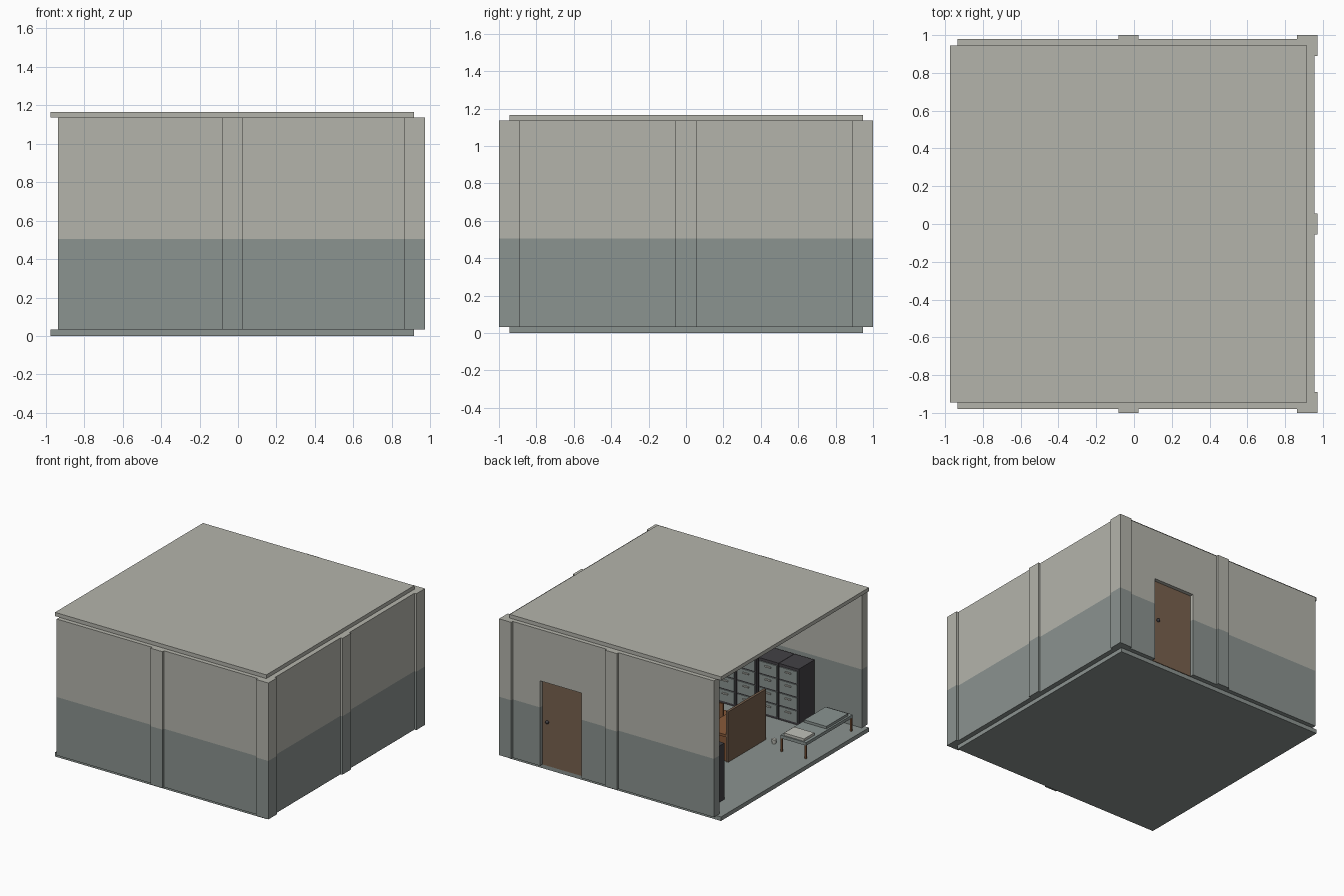
import bpy, bmesh, math
from mathutils import Vector

if "Cube" in bpy.data.objects:
    bpy.data.objects.remove(bpy.data.objects["Cube"])


def mat(name, r, g, b):
    lin = [((c / 255 + 0.055) / 1.055) ** 2.4 for c in (r, g, b)]
    m = bpy.data.materials.new(name)
    m.diffuse_color = (*lin, 1)
    m.use_nodes = True
    m.node_tree.nodes["Principled BSDF"].inputs["Base Color"].default_value = m.diffuse_color
    return m


UPPER = mat("upper_wall_beige", 180, 180, 171)
LOWER = mat("lower_wall_grey", 139, 147, 144)
DOOR = mat("door_brown", 120, 97, 78)
DARK = mat("cabinet_charcoal", 67, 65, 69)
STEEL = mat("drawer_grey", 138, 148, 145)
WOOD = mat("warm_wood", 136, 90, 58)
PALE = mat("pale_linen", 192, 193, 185)
SPLIT = 0.505


def finish(name, bm, mats):
    me = bpy.data.meshes.new(name)
    bm.to_mesh(me)
    bm.free()
    for m in mats:
        me.materials.append(m)
    ob = bpy.data.objects.new(name, me)
    bpy.context.collection.objects.link(ob)
    return ob


def add_box(bm, x0, x1, y0, y1, z0, z1, mi=0):
    vs = bmesh.ops.create_cube(bm, size=1)["verts"]
    for v in vs:
        v.co = Vector(((x0 + x1) / 2 + v.co.x * (x1 - x0),
                       (y0 + y1) / 2 + v.co.y * (y1 - y0),
                       (z0 + z1) / 2 + v.co.z * (z1 - z0)))
    for f in {f for v in vs for f in v.link_faces}:
        f.material_index = mi


def boxes(name, mats, *specs):
    bm = bmesh.new()
    for s in specs:
        add_box(bm, *s)
    return finish(name, bm, mats)


def painted(name, *specs):
    """Boxes cut at the paint line: grey below, beige above."""
    bm = bmesh.new()
    for s in specs:
        add_box(bm, *s)
    bmesh.ops.bisect_plane(bm, geom=bm.verts[:] + bm.edges[:] + bm.faces[:],
                           plane_co=(0, 0, SPLIT), plane_no=(0, 0, 1))
    for f in bm.faces:
        f.material_index = 0 if f.calc_center_median().z < SPLIT else 1
    return finish(name, bm, [LOWER, UPPER])


# Slabs
Z0, Z1 = 0.033, 1.135
boxes("floor_slab", [LOWER], (-0.975, 0.915, -0.945, 0.945, 0, Z0))
boxes("roof_slab", [UPPER], (-0.975, 0.915, -0.945, 0.945, Z1, 1.165))

# Walls, the left side is open and the back wall has a doorway
DX0, DX1, DZ = 0.25, 0.62, 0.72
painted("front_wall", (-0.935, 0.955, -0.98, -0.91, Z0, Z1))
painted("right_wall", (0.88, 0.955, -0.91, 0.91, Z0, Z1))
painted("back_wall",
        (-0.935, DX0, 0.91, 0.98, Z0, Z1),
        (DX1, 0.955, 0.91, 0.98, Z0, Z1),
        (DX0, DX1, 0.91, 0.98, DZ, Z1))

# Pillars
for s, side in ((-1, "front"), (1, "back")):
    ya, yb = sorted((s * 0.89, s * 1.0))
    painted(side + "_corner_pillar", (0.863, 0.972, ya, yb, Z0, Z1))
    painted(side + "_middle_pillar", (-0.083, 0.025, ya, yb, Z0, Z1))
painted("right_middle_pillar", (0.863, 0.972, -0.055, 0.055, Z0, Z1))

# Door with knobs on both sides
boxes("door_leaf", [DOOR], (DX0, DX1, 0.92, 0.95, Z0, DZ))
bm = bmesh.new()
for y in (0.91, 0.96):
    vs = bmesh.ops.create_uvsphere(bm, u_segments=12, v_segments=8, radius=0.014)["verts"]
    bmesh.ops.translate(bm, verts=vs, vec=(0.57, y, 0.39))
finish("door_knobs", bm, [DARK])


# Filing cabinets: dark body, four drawer fronts, handles
def cabinet(name, x0, y_back, face):
    w, d, h = 0.178, 0.2, 0.455

    def span(a, b):
        return sorted((y_back + face * a, y_back + face * b))

    specs = [(x0, x0 + w, *span(0, d), Z0, Z0 + h, 0)]
    step = (h - 0.03) / 4
    for i in range(4):
        z = Z0 + 0.02 + i * step
        xc = x0 + w / 2
        specs += [(x0 + 0.012, x0 + w - 0.012, *span(d, d + 0.008), z, z + step - 0.012, 1),
                  (xc - 0.025, xc + 0.025, *span(d + 0.008, d + 0.018),
                   z + step * 0.58, z + step * 0.58 + 0.01, 2)]
    boxes(name, [DARK, STEEL, PALE], *specs)


for i, x in enumerate((-0.533, -0.352, -0.155, 0.03, 0.215, 0.4)):
    cabinet("front_cabinet_%d" % i, x, -0.88, 1)
for i in range(4):
    cabinet("back_cabinet_%d" % i, -0.82 + i * 0.183, 0.88, -1)

# Desk with a tall privacy panel
boxes("desk_panel", [DOOR], (-0.475, -0.455, -0.345, 0.14, Z0, 0.44))
boxes("desk", [WOOD],
      (-0.455, -0.25, -0.345, 0.14, 0.23, 0.25),
      (-0.455, -0.27, -0.335, -0.315, Z0, 0.23),
      (-0.455, -0.27, 0.11, 0.13, Z0, 0.23))

# Chair
CX0, CX1, CY0, CY1 = -0.19, -0.05, -0.34, -0.2
legs = [(x, x + 0.016, y, y + 0.016, Z0, 0.16)
        for x in (CX0, CX1 - 0.016) for y in (CY0, CY1 - 0.016)]
boxes("chair", [WOOD], *legs,
      (CX0, CX1, CY0, CY1, 0.16, 0.175),
      (CX0, CX1, CY1 - 0.014, CY1, 0.175, 0.3))

# Cot along the open side
BX0, BX1, BY0, BY1 = -0.91, -0.68, -0.83, -0.235
boxes("cot_legs", [WOOD], *[(x, x + 0.014, y, y + 0.014, Z0, 0.14)
      for x in (BX0, BX1 - 0.014) for y in (BY0, BY1 - 0.014)])
boxes("cot_mattress", [STEEL], (BX0, BX1, BY0, BY1, 0.14, 0.165))
boxes("cot_pillow", [PALE], (BX0 + 0.025, BX1 - 0.025, BY1 - 0.14, BY1 - 0.01, 0.165, 0.185))
boxes("cot_blanket", [STEEL], (BX0 + 0.015, BX1 - 0.015, BY0 + 0.04, BY1 - 0.28, 0.165, 0.185))

# Small cup on the floor
bm = bmesh.new()
vs = bmesh.ops.create_cone(bm, cap_ends=True, segments=12, radius1=0.016,
                           radius2=0.019, depth=0.035)["verts"]
bmesh.ops.translate(bm, verts=vs, vec=(-0.56, -0.325, Z0 + 0.0175))
finish("floor_cup", bm, [PALE])
